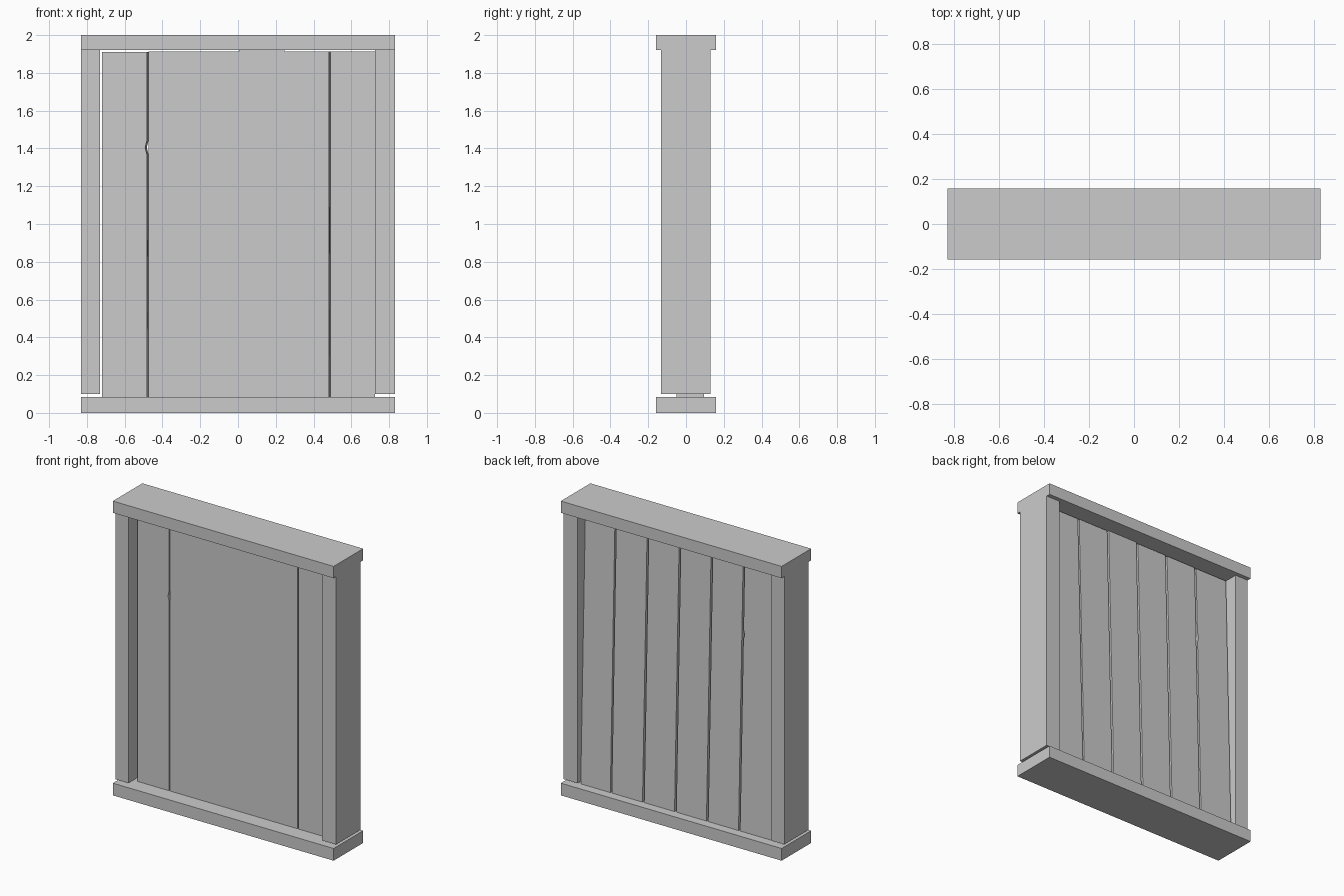
import bpy, bmesh

if "Cube" in bpy.data.objects:
    bpy.data.objects.remove(bpy.data.objects["Cube"])


def make_object(name, bm):
    bmesh.ops.recalc_face_normals(bm, faces=bm.faces)
    mesh = bpy.data.meshes.new(name)
    bm.to_mesh(mesh)
    bm.free()
    obj = bpy.data.objects.new(name, mesh)
    bpy.context.collection.objects.link(obj)
    return obj


def box(name, lo, hi):
    bm = bmesh.new()
    bmesh.ops.create_cube(bm, size=1)
    for v in bm.verts:
        v.co = [(a + b) / 2 + c * (b - a) for a, b, c in zip(lo, hi, v.co)]
    return make_object(name, bm)


FRONT_Y = -0.05
BASE_Z, BEAM_Z = 0.083, 1.92


def back_y(z):
    # the back of the planks slopes: thick at the foot, thin at the head
    return 0.096 - 0.05 * (z - BASE_Z) / (BEAM_Z - BASE_Z)


def plank(name, front, back, top, chip=None):
    """Wedge plank: front and back x ranges; chip is a small notch in its right edge."""
    bm = bmesh.new()
    rings = []
    for (x0, x1), is_back in ((front, False), (back, True)):
        pts = [(x0, BASE_Z), (x1, BASE_Z)]
        if chip:
            z, depth = chip
            pts += [(x1, z - 0.035), (x1 - depth, z), (x1, z + 0.035)]
        pts += [(x1, top), (x0, top)]
        rings.append([bm.verts.new((x, back_y(z) if is_back else FRONT_Y, z))
                      for x, z in pts])
    a, b = rings
    bm.faces.new(a)
    bm.faces.new(b[::-1])
    for i in range(len(a)):
        j = (i + 1) % len(a)
        bm.faces.new((a[i], b[i], b[j], a[j]))
    return make_object(name, bm)


# Top and bottom beams
box("bottom_beam", (-0.83, -0.158, 0), (0.83, 0.158, 0.083))
box("top_beam", (-0.83, -0.158, BEAM_Z), (0.83, 0.158, 2.0))

# Side posts, stopping just above the bottom beam
for side, x in (("left", -0.78), ("right", 0.777)):
    half = 0.05 if side == "left" else 0.053
    box(side + "_post", (x - half, -0.132, 0.1), (x + half, 0.13, BEAM_Z))

# Six planks, flush in front, with grooves between them at the back
left = [-0.72, -0.475, -0.234, 0.006, 0.247, 0.489]
right = [-0.483, -0.234, 0.006, 0.247, 0.482, 0.724]
tops = [1.911, 1.913, 1.914, 1.92, 1.914, 1.912]
for i, (x0, x1, top) in enumerate(zip(left, right, tops)):
    back0 = x0 + (0.0 if i == 0 else 0.013)
    back1 = x1 + (0.009 if i in (0, 4) else 0.0)
    plank(f"plank_{i + 1}", (x0, x1), (back0, back1), top,
          chip=(1.405, 0.009) if i == 0 else None)
